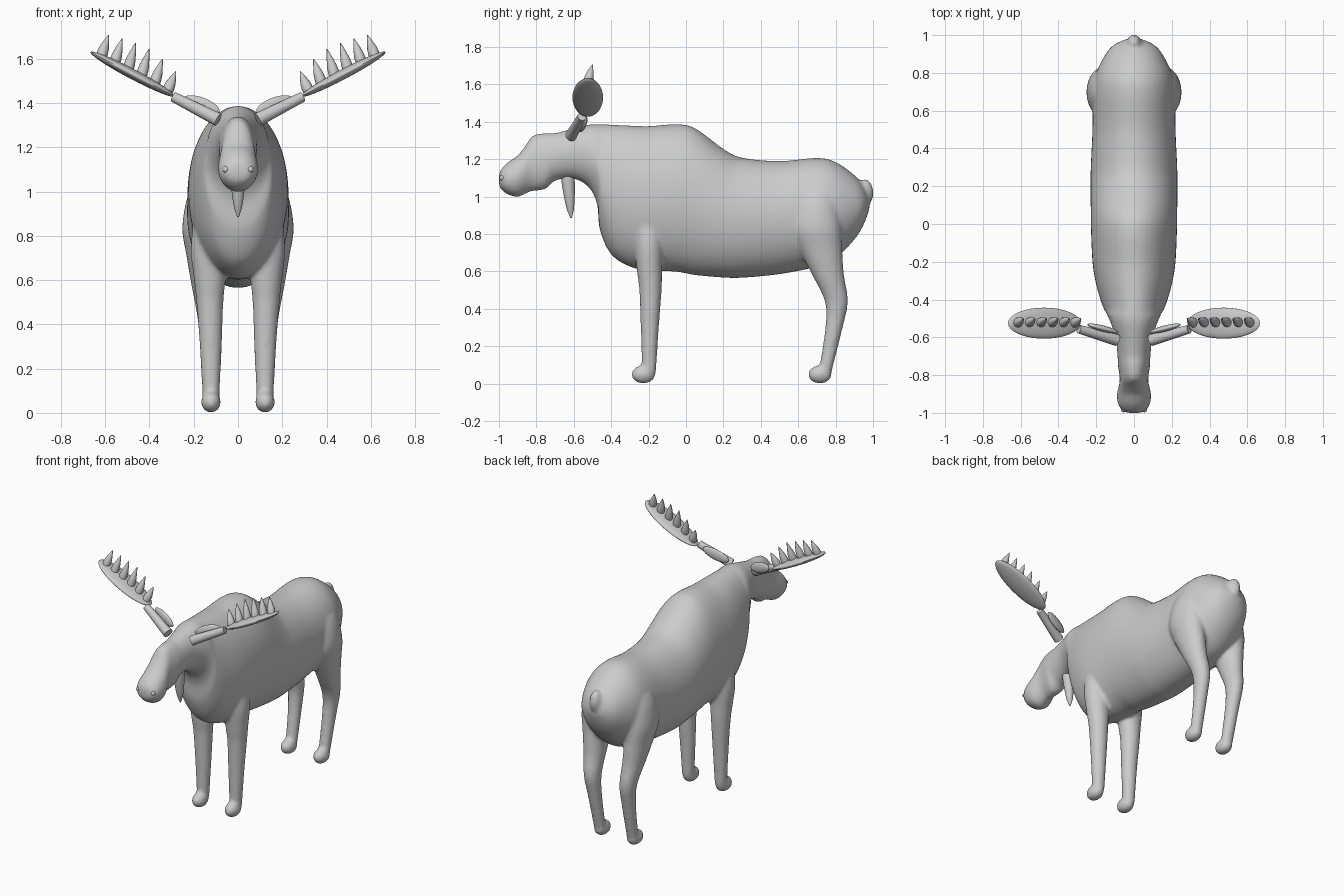
import bpy, bmesh, math
from mathutils import Vector, Matrix

if "Cube" in bpy.data.objects:
    bpy.data.objects.remove(bpy.data.objects["Cube"])


def spline(rows, steps=4):
    """Catmull-Rom interpolation through rows of numbers."""
    out = []
    for i in range(len(rows) - 1):
        a, b, c, d = (rows[max(i - 1, 0)], rows[i], rows[i + 1], rows[min(i + 2, len(rows) - 1)])
        for s in range(steps):
            t = s / steps
            out.append([0.5 * (2 * q + (r - p) * t + (2 * p - 5 * q + 4 * r - w) * t * t
                        + (3 * q - p - 3 * r + w) * t ** 3) for p, q, r, w in zip(a, b, c, d)])
    return out + [list(rows[-1])]


def loft(bm, rings, n=32):
    """Skin elliptical rings given as (centre, half axis u, half axis v)."""
    loops = []
    for c, u, v in rings:
        loops.append([bm.verts.new(c + u * math.cos(2 * math.pi * k / n) + v * math.sin(2 * math.pi * k / n))
                      for k in range(n)])
    faces = [bm.faces.new(loops[0]), bm.faces.new(loops[-1])]
    for a, b in zip(loops, loops[1:]):
        for k in range(n):
            j = (k + 1) % n
            faces.append(bm.faces.new((a[k], a[j], b[j], b[k])))
    bmesh.ops.recalc_face_normals(bm, faces=faces)


def spike(bm, p, q, radii, n=20):
    """Round tapered rod from p to q."""
    p, q = Vector(p), Vector(q)
    d = (q - p).normalized()
    u = d.cross(Vector((0, 1, 0.1))).normalized()
    v = d.cross(u)
    m = len(radii) - 1
    loft(bm, [(p.lerp(q, i / m), u * r, v * r) for i, r in enumerate(radii)], n)


def ball(bm, centre, radii, rot=None):
    m = Matrix.Translation(centre) @ (rot or Matrix()) @ Matrix.Diagonal((*radii, 1))
    bmesh.ops.create_uvsphere(bm, u_segments=32, v_segments=16, radius=1, matrix=m)


def finish(name, bm, mirror=False):
    me = bpy.data.meshes.new(name)
    bm.to_mesh(me)
    bm.free()
    ob = bpy.data.objects.new(name, me)
    bpy.context.collection.objects.link(ob)
    if mirror:
        ob.modifiers.new("Mirror", 'MIRROR').use_mirror_merge = False
    bpy.ops.object.select_all(action='DESELECT')
    ob.select_set(True)
    bpy.context.view_layer.objects.active = ob
    bpy.ops.object.shade_smooth_by_angle(angle=math.radians(40))
    return ob


X, Y, Z = Vector((1, 0, 0)), Vector((0, 1, 0)), Vector((0, 0, 1))
bm = bmesh.new()

# head, neck and torso: y, top z, bottom z, half width
torso = [(-1.0, 1.12, 1.06, .04), (-.985, 1.15, 1.035, .065), (-.95, 1.185, 1.01, .086),
         (-.9, 1.22, .998, .09), (-.86, 1.27, 1.015, .082), (-.82, 1.325, 1.03, .075),
         (-.75, 1.34, 1.04, .085), (-.7, 1.34, 1.085, .087), (-.6, 1.365, 1.095, .098),
         (-.52, 1.385, 1.05, .125), (-.475, 1.387, .96, .145), (-.46, 1.387, .82, .155),
         (-.4, 1.385, .69, .178), (-.3, 1.38, .625, .205), (-.2, 1.377, .605, .22),
         (-.05, 1.387, .598, .227), (.05, 1.365, .58, .229), (.2, 1.255, .567, .23),
         (.3, 1.208, .566, .229), (.5, 1.19, .585, .22), (.7, 1.207, .625, .218),
         (.8, 1.185, .67, .2), (.9, 1.115, .77, .15), (.95, 1.055, .85, .105), (.98, .99, .93, .04)]
loft(bm, [(Vector((0, y, (t + b) / 2)), X * w, Z * (t - b) / 2) for y, t, b, w in spline(torso)], 48)
ball(bm, (0, .955, 1.02), (.04, .048, .075))

# legs: z, front y, back y, centre x, half width
front_leg = [(.95, -.27, -.13, .13, .06), (.75, -.275, -.125, .135, .078), (.6, -.262, -.128, .128, .071),
             (.5, -.25, -.13, .127, .061), (.3, -.242, -.145, .123, .05), (.06, -.236, -.16, .122, .038)]
hind_leg = [(1.02, .62, .78, .16, .05), (.95, .585, .81, .16, .076), (.83, .565, .83, .162, .09),
            (.72, .605, .835, .155, .08), (.58, .675, .845, .145, .066), (.44, .742, .866, .133, .052),
            (.3, .745, .838, .127, .043), (.06, .708, .778, .122, .037)]
for s in (-1, 1):
    for leg in (front_leg, hind_leg):
        loft(bm, [(Vector((s * x, (a + b) / 2, z)), X * w, Y * (b - a) / 2)
                  for z, a, b, x, w in spline(leg)])
    for y in (-.228, .716):
        ball(bm, (s * .122, y, .049), (.045, .064, .049))
body = finish("body", bm)
rm = body.modifiers.new("Fuse", 'REMESH')
rm.mode, rm.voxel_size, rm.use_smooth_shade = 'VOXEL', .011, True
sm = body.modifiers.new("Soften", 'SMOOTH')
sm.factor, sm.iterations = .5, 8

# dewlap hanging under the throat
bm = bmesh.new()
spike(bm, (0, -.635, 1.14), (0, -.614, .885), (.036, .036, .034, .03, .025, .018, .004))
finish("dewlap", bm)

# nostrils
bm = bmesh.new()
ball(bm, (.055, -.982, 1.1), (.015, .015, .015))
finish("nostrils", bm, True)

# ears
bm = bmesh.new()
ball(bm, (.165, -.553, 1.39), (.09, .016, .035),
     Matrix.Rotation(.25, 4, 'Z') @ Matrix.Rotation(-.35, 4, 'Y'))
finish("ears", bm, True)

# antlers: beam, palm and tines
bm = bmesh.new()
spike(bm, (.09, -.615, 1.325), (.292, -.557, 1.428), (.031, .023))
finish("antler_beams", bm, True)

tilt = math.atan2(.1, .19)
bm = bmesh.new()
ball(bm, (.475, -.525, 1.53), (.217, .082, .023), Matrix.Rotation(-tilt, 4, 'Y'))
finish("antler_palms", bm, True)

bm = bmesh.new()
for i, tip in enumerate((1.545, 1.6, 1.645, 1.672, 1.692, 1.708)):
    x = .318 + .06 * i
    spike(bm, (x, -.525, 1.455 + .031 * i), (x - .038 + .001 * i, -.5, tip),
          (.024, .025, .022, .016, .009, .001), 14)
finish("antler_tines", bm, True)
